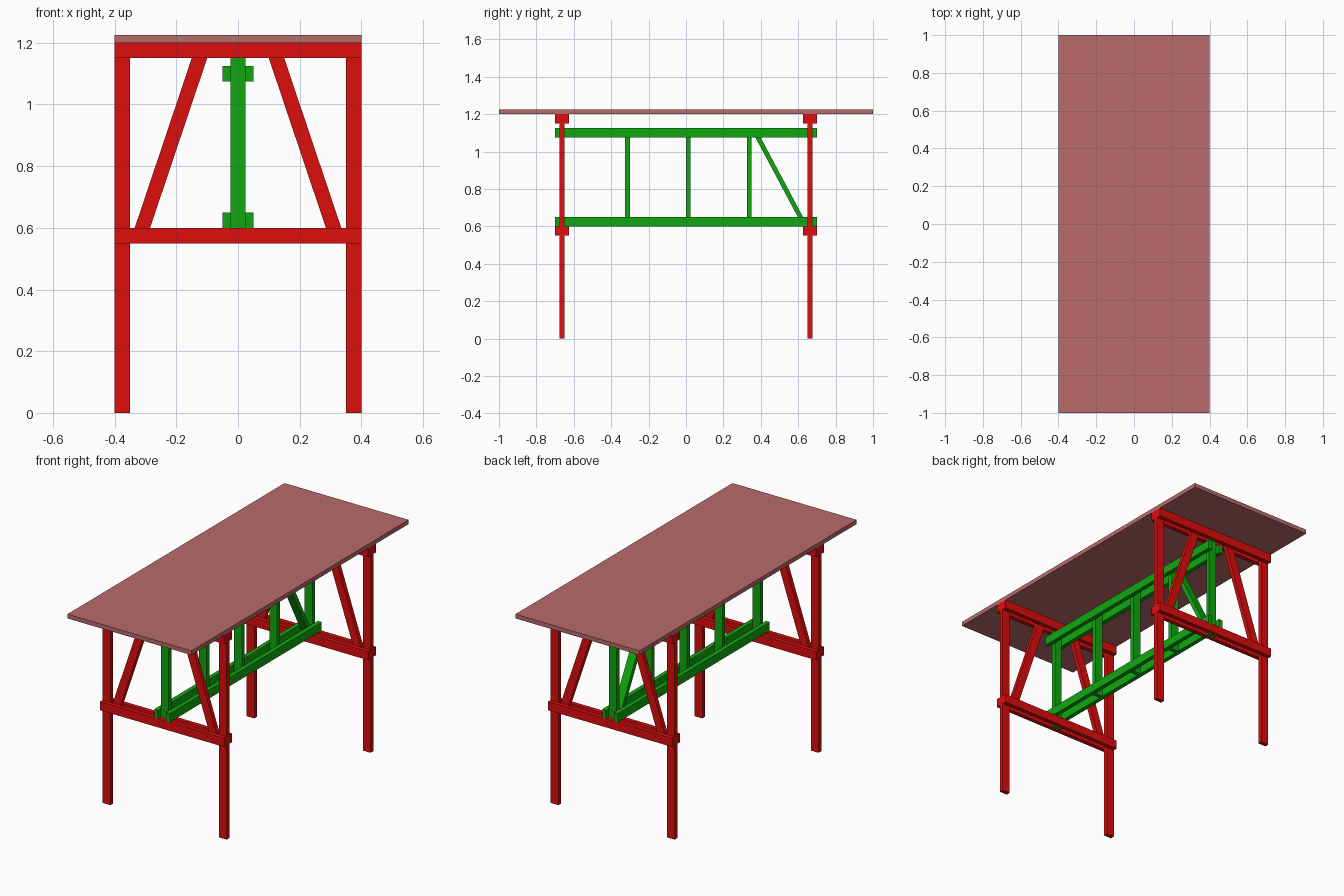
import bpy, bmesh
from mathutils import Vector

if "Cube" in bpy.data.objects:
    bpy.data.objects.remove(bpy.data.objects["Cube"])


def material(name, rgb):
    m = bpy.data.materials.new(name)
    m.diffuse_color = (*rgb, 1)
    m.use_nodes = True
    m.node_tree.nodes["Principled BSDF"].inputs["Base Color"].default_value = m.diffuse_color
    return m


RED = material("red_paint", (0.73, 0.004, 0.004))
GREEN = material("green_paint", (0.005, 0.39, 0.005))
TOP = material("dusty_red", (0.49, 0.145, 0.145))


def prism(name, base, extrude, mat):
    """Extrude a flat polygon along a vector."""
    bm = bmesh.new()
    face = bm.faces.new([bm.verts.new(p) for p in base])
    out = bmesh.ops.extrude_face_region(bm, geom=[face])
    verts = [g for g in out["geom"] if isinstance(g, bmesh.types.BMVert)]
    bmesh.ops.translate(bm, verts=verts, vec=Vector(extrude))
    bmesh.ops.recalc_face_normals(bm, faces=bm.faces)
    me = bpy.data.meshes.new(name)
    bm.to_mesh(me)
    bm.free()
    me.materials.append(mat)
    ob = bpy.data.objects.new(name, me)
    bpy.context.collection.objects.link(ob)
    return ob


def board(name, x, y, z, mat):
    """Box given as (min, max) ranges on each axis."""
    base = [(x[0], y[0], z[0]), (x[1], y[0], z[0]), (x[1], y[1], z[0]), (x[0], y[1], z[0])]
    return prism(name, base, (0, 0, z[1] - z[0]), mat)


T = 0.025  # board thickness

# Table top
board("table_top", (-0.4, 0.4), (-1, 1), (1.2, 1.225), TOP)

# Trestle frames at both ends
for end, y0 in (("front", -0.675), ("back", 0.65)):
    for side, s in (("left", -1), ("right", 1)):
        board(f"{end}_{side}_leg", sorted((s * 0.35, s * 0.4)), (y0, y0 + T), (0, 1.2), RED)

        # Slanted brace, ends tucked between the paired cross beams
        slope = -0.185 / 0.55
        xb, xt = 0.31 - slope * 0.025, 0.125 + slope * 0.025
        base = [(s * (xb - T), y0, 0.575), (s * (xb + T), y0, 0.575),
                (s * (xt + T), y0, 1.175), (s * (xt - T), y0, 1.175)]
        prism(f"{end}_{side}_brace", base, (0, T, 0), RED)

    # Paired cross beams clamping the legs
    for level, z in (("lower", 0.55), ("upper", 1.15)):
        for face, dy in (("near", -T), ("far", T)):
            board(f"{end}_{level}_{face}_beam", (-0.4, 0.4),
                  (y0 + dy, y0 + dy + T), (z, z + 0.05), RED)

    # End post of the stretcher, held between the cross beams
    board(f"{end}_stretcher_post", (-T, T), (y0, y0 + T), (0.55, 1.2), GREEN)

# Paired long stretcher rails
for level, z in (("lower", 0.6), ("upper", 1.075)):
    for side, x in (("left", -0.05), ("right", 0.025)):
        board(f"{level}_{side}_rail", (x, x + T), (-0.7, 0.7), (z, z + 0.05), GREEN)

# Inner posts between the rails
for i in range(3):
    y = -0.325 + 0.325 * i
    board(f"inner_post_{i + 1}", (-T, T), (y, y + T), (0.6, 1.125), GREEN)

# Single diagonal in the back bay
base = [(-T, 0.625 - 0.014, 0.625), (-T, 0.625 + 0.014, 0.625),
        (-T, 0.372 + 0.014, 1.1), (-T, 0.372 - 0.014, 1.1)]
prism("stretcher_diagonal", base, (2 * T, 0, 0), GREEN)
